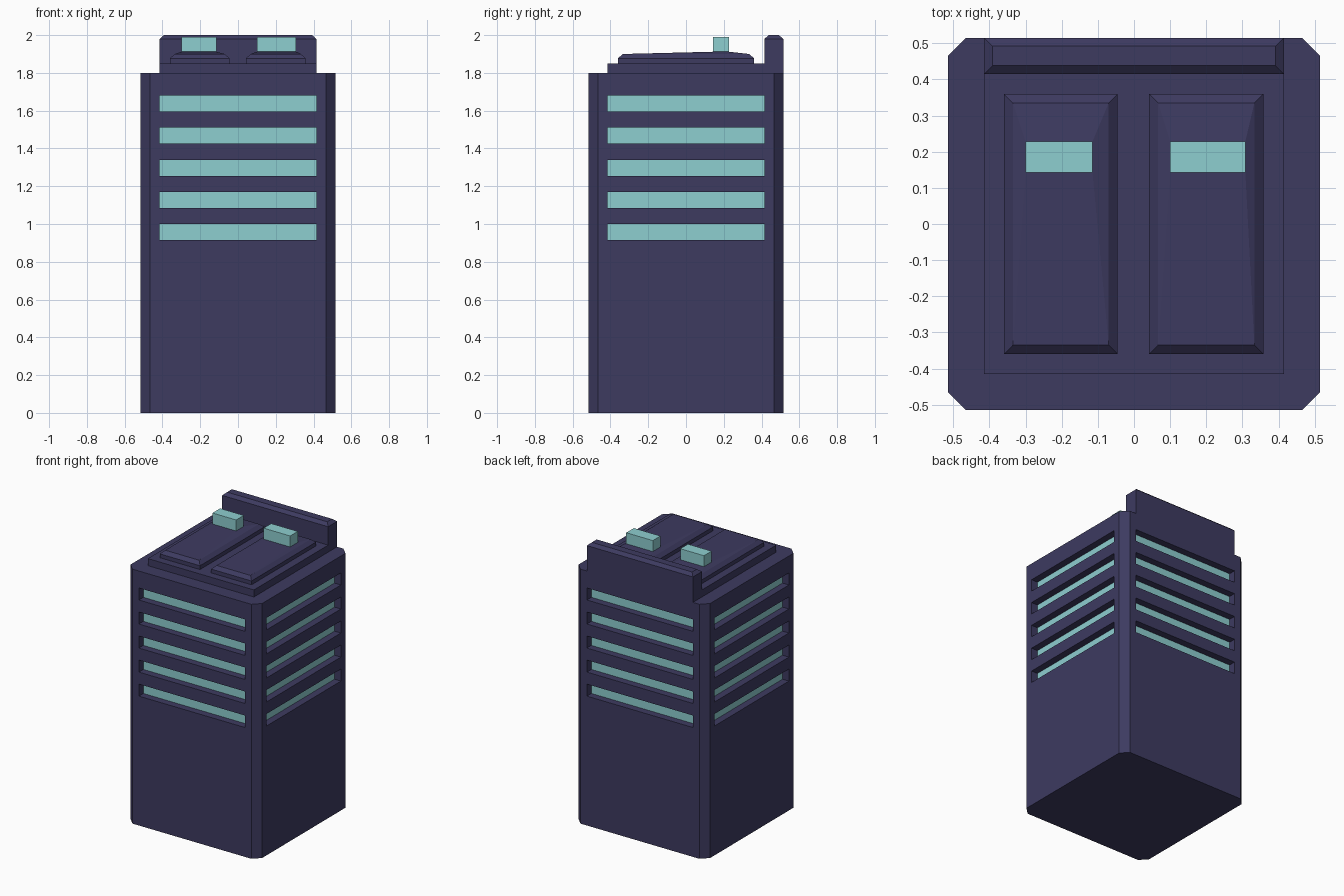
import bpy, bmesh
from mathutils import Matrix
from math import pi

if "Cube" in bpy.data.objects:
    bpy.data.objects.remove(bpy.data.objects["Cube"])


def material(name, rgb):
    m = bpy.data.materials.new(name)
    m.diffuse_color = (*rgb, 1)
    m.use_nodes = True
    m.node_tree.nodes["Principled BSDF"].inputs["Base Color"].default_value = m.diffuse_color
    return m


NAVY = material("navy_casing", (0.047, 0.043, 0.118))
TEAL = material("teal_light", (0.27, 0.62, 0.63))


def finish(name, bm, mat):
    bmesh.ops.recalc_face_normals(bm, faces=bm.faces)
    me = bpy.data.meshes.new(name)
    bm.to_mesh(me)
    bm.free()
    me.materials.append(mat)
    ob = bpy.data.objects.new(name, me)
    bpy.context.collection.objects.link(ob)
    return ob


def rect(x0, x1, y0, y1, z, inset=0):
    return [(x0 + inset, y0 + inset, z), (x1 - inset, y0 + inset, z),
            (x1 - inset, y1 - inset, z), (x0 + inset, y1 - inset, z)]


def loft(bm, rings):
    """Closed solid through a stack of matching rings."""
    loops = [[bm.verts.new(p) for p in r] for r in rings]
    n = len(loops[0])
    for a, b in zip(loops, loops[1:]):
        for i in range(n):
            j = (i + 1) % n
            bm.faces.new((a[i], a[j], b[j], b[i]))
    bm.faces.new(loops[0][::-1])
    bm.faces.new(loops[-1])


def solid(name, rings, mat=NAVY):
    bm = bmesh.new()
    loft(bm, rings)
    return finish(name, bm, mat)


W, C, S = 0.515, 0.465, 0.415       # half width, chamfer start, slot half width
SLOT_Z = [0.915 + 0.17 * i for i in range(5)]


def strips(bm, y0, y1, turn):
    """Five horizontal bars on one side, turned about z."""
    for z in SLOT_Z:
        start = len(bm.verts)
        loft(bm, [rect(-S, S, y0, y1, z), rect(-S, S, y0, y1, z + 0.085)])
        bm.verts.ensure_lookup_table()
        bmesh.ops.rotate(bm, verts=bm.verts[start:], cent=(0, 0, 0),
                         matrix=Matrix.Rotation(turn, 3, 'Z'))


# Main casing with chamfered corners
octagon = [(-C, -W), (C, -W), (W, -C), (W, C), (C, W), (-C, W), (-W, C), (-W, -C)]
casing = solid("casing", [[(x, y, z) for x, y in octagon] for z in (0, 1.8)])

# Slots cut into all four sides, with light strips on their floors
bm = bmesh.new()
for i, side in enumerate(("front", "right", "back", "left")):
    strips(bm, -W - 0.05, -W + 0.06, i * pi / 2)
    lights = bmesh.new()
    strips(lights, -W + 0.05, -W + 0.06, i * pi / 2)
    finish(side + "_light_strips", lights, TEAL)
cutter = finish("slot_cutter", bm, NAVY)
cutter.hide_render = True
cutter.hide_set(True)
cut = casing.modifiers.new("slots", 'BOOLEAN')
cut.operation = 'DIFFERENCE'
cut.solver = 'EXACT'
cut.object = cutter

# Roof platform and bevelled back wall
solid("roof_platform", [rect(-S, S, -S, S, z) for z in (1.8, 1.85)])
solid("back_wall", [rect(-S, S, S, W, 1.8), rect(-S, S, S, W, 1.98),
                    rect(-S, S, S, W, 2.0, 0.023)])

# Raised roof panels, rising gently to a light block
for side, (x0, x1), (b0, b1) in (("left", (-0.36, -0.045), (-0.30, -0.115)),
                                 ("right", (0.042, 0.358), (0.10, 0.308))):
    solid(side + "_roof_panel", [rect(x0, x1, -0.36, 0.36, 1.85),
                                 rect(x0, x1, -0.36, 0.36, 1.877),
                                 rect(x0, x1, -0.36, 0.36, 1.9, 0.025),
                                 rect(b0, b1, 0.143, 0.228, 1.912)])
    solid(side + "_roof_light", [rect(b0, b1, 0.143, 0.228, z) for z in (1.912, 1.99)], TEAL)
